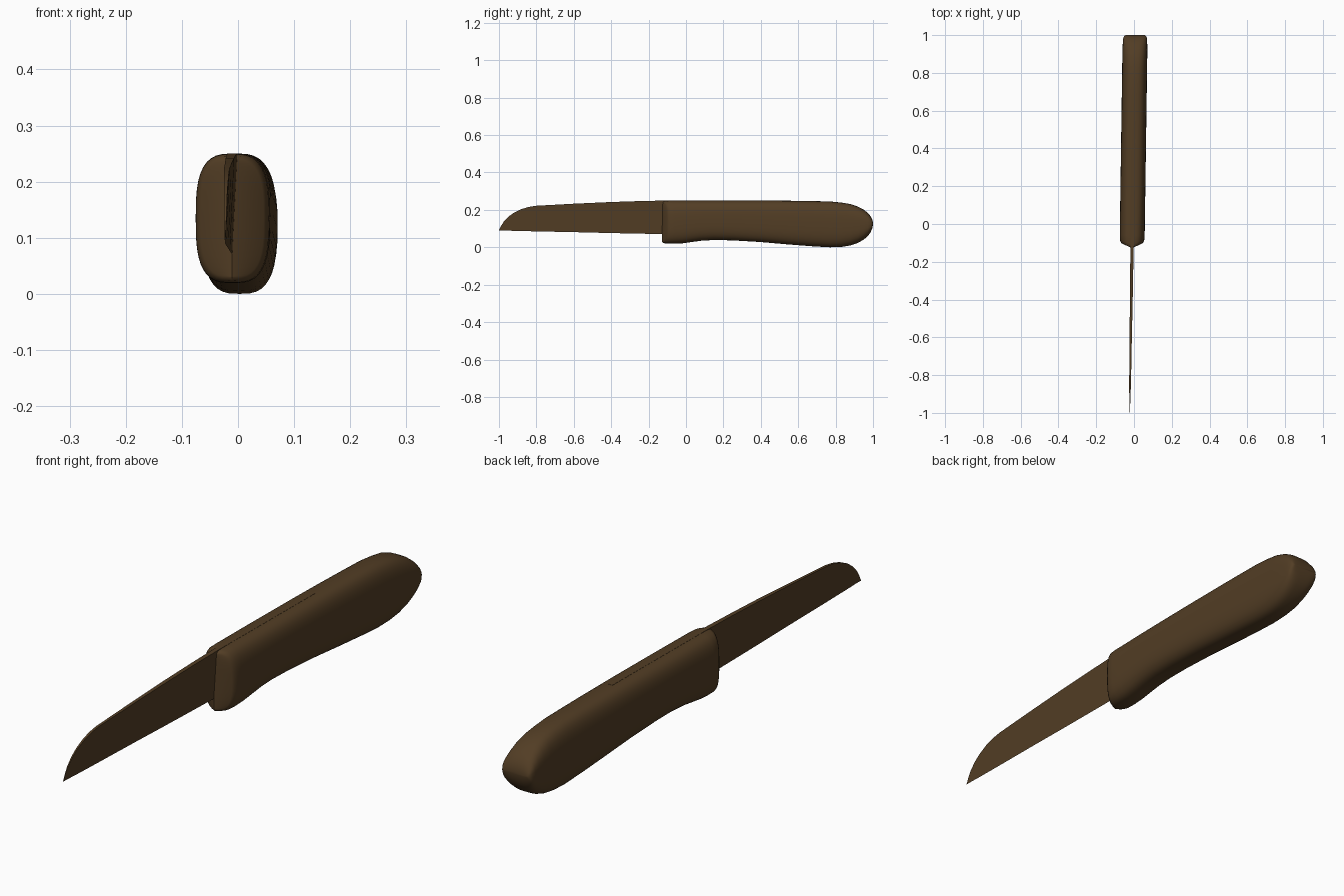
import bpy, bmesh, math

brown = bpy.data.materials.new("dark_brown")
brown.diffuse_color = (0.085, 0.047, 0.018, 1)


def centre_x(y):
    # the whole knife is turned slightly about z
    return -0.010 + 0.0145 * (y + 0.1)


def finish(name, bm, angle):
    bmesh.ops.recalc_face_normals(bm, faces=bm.faces)
    me = bpy.data.meshes.new(name)
    bm.to_mesh(me)
    bm.free()
    me.materials.append(brown)
    ob = bpy.data.objects.new(name, me)
    bpy.context.collection.objects.link(ob)
    bpy.ops.object.select_all(action='DESELECT')
    ob.select_set(True)
    bpy.context.view_layer.objects.active = ob
    bpy.ops.object.shade_smooth_by_angle(angle=math.radians(angle))
    return ob


# Handle: rounded sections lofted along y (y, bottom, top, half width, nose sweep)
stations = [
    (-0.128, 0.030, 0.240, 0.056, 0.026), (-0.122, 0.023, 0.246, 0.061, 0.028),
    (-0.108, 0.020, 0.249, 0.065, 0.026), (-0.060, 0.019, 0.250, 0.066, 0),
    (-0.020, 0.021, 0.250, 0.066, 0), (0.03, 0.028, 0.250, 0.066, 0),
    (0.08, 0.035, 0.250, 0.066, 0), (0.15, 0.039, 0.250, 0.066, 0),
    (0.25, 0.037, 0.250, 0.066, 0), (0.40, 0.028, 0.250, 0.066, 0),
    (0.55, 0.015, 0.249, 0.066, 0), (0.68, 0.005, 0.247, 0.066, 0),
    (0.77, 0.000, 0.245, 0.066, 0), (0.83, 0.002, 0.239, 0.066, 0),
    (0.88, 0.010, 0.231, 0.066, 0), (0.92, 0.024, 0.217, 0.066, 0),
    (0.95, 0.041, 0.201, 0.065, 0), (0.972, 0.060, 0.184, 0.064, 0),
    (0.987, 0.080, 0.166, 0.062, 0), (0.996, 0.102, 0.148, 0.057, 0),
    (1.0, 0.122, 0.130, 0.050, 0),
]
N, POWER = 40, 2 / 3.0
bm = bmesh.new()
rings = []
for y, zb, zt, w, sweep in stations:
    ring = []
    for i in range(N):
        t = 2 * math.pi * i / N
        s, c = math.sin(t), math.cos(t)
        x = math.copysign(abs(s) ** POWER, s) * w if 0 < i != N // 2 else 0
        z = (zb + zt) / 2 + math.copysign(abs(c) ** POWER, c) * (zt - zb) / 2
        ring.append(bm.verts.new((centre_x(y) + x, y + sweep * abs(x) / w, z)))
    rings.append(ring)
for a, b in zip(rings, rings[1:]):
    for i in range(N):
        j = (i + 1) % N
        bm.faces.new((a[i], a[j], b[j], b[i]))
bm.faces.new(rings[-1])

# V-shaped nose, folded along a vertical ridge
first, half = rings[0], N // 2
ridge = [first[0]]
for j in range(1, half):
    ridge.append(bm.verts.new((centre_x(-0.128), -0.128, first[j].co.z)))
ridge.append(first[half])
for j in range(half):
    for a, b in ((first[j], first[j + 1]), (first[-j % N], first[(-j - 1) % N])):
        quad = list(dict.fromkeys((a, b, ridge[j + 1], ridge[j])))
        bm.faces.new(quad)
finish("handle", bm, 40)

# Blade with tang: wedge sections (y, edge z, spine z, half spine thickness)
sections = [
    (0.45, 0.070, 0.2502, 0.009), (-0.10, 0.070, 0.2502, 0.009),
    (-0.25, 0.073, 0.247, 0.008), (-0.40, 0.076, 0.242, 0.0075),
    (-0.60, 0.081, 0.233, 0.006), (-0.80, 0.085, 0.222, 0.005),
    (-0.84, 0.086, 0.216, 0.0045), (-0.88, 0.087, 0.204, 0.004),
    (-0.92, 0.088, 0.185, 0.003), (-0.95, 0.089, 0.163, 0.0025),
    (-0.975, 0.090, 0.136, 0.002), (-0.99, 0.090, 0.112, 0.001),
    (-1.0, 0.090, 0.092, 0.0005),
]
bm = bmesh.new()
loops = []
for y, ze, zs, h in sections:
    x = centre_x(y)
    loops.append([bm.verts.new((x, y, ze)), bm.verts.new((x + h, y, zs)),
                  bm.verts.new((x - h, y, zs))])
for a, b in zip(loops, loops[1:]):
    for i in range(3):
        j = (i + 1) % 3
        bm.faces.new((a[i], a[j], b[j], b[i]))
bm.faces.new(loops[0])
bm.faces.new(loops[-1])
finish("blade", bm, 30)
